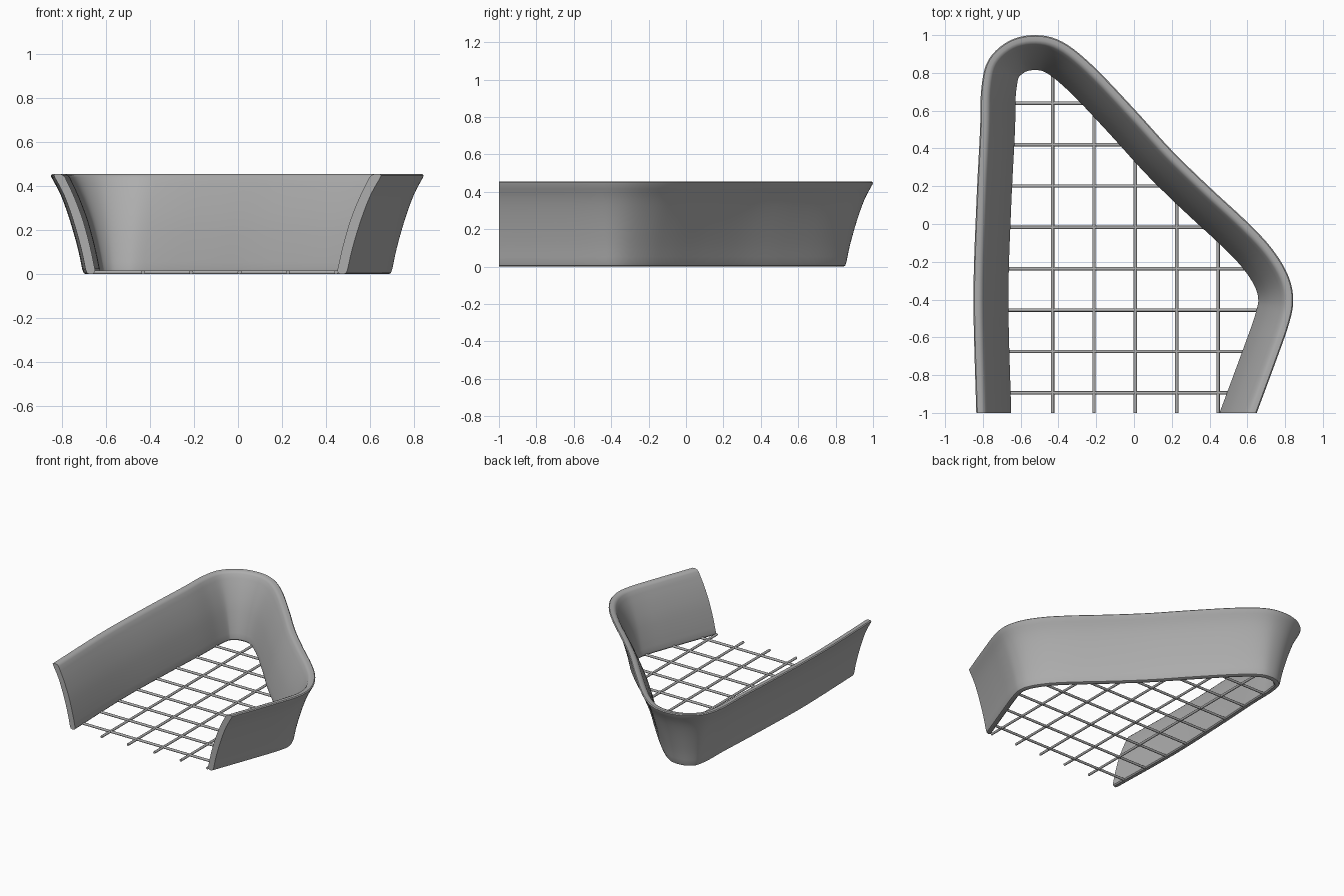
import bpy, bmesh, math
from mathutils import Vector

cube = bpy.data.objects.get("Cube")
if cube:
    bpy.data.objects.remove(cube, do_unlink=True)

grey = bpy.data.materials.new("mid grey")
grey.use_nodes = True
COLOUR = (0.42, 0.42, 0.42, 1)
grey.diffuse_color = COLOUR
grey.node_tree.nodes["Principled BSDF"].inputs["Base Color"].default_value = COLOUR

FRONT = -1.0


def spline(points, steps):
    """Smooth curve through the points."""
    pts = [Vector(p) for p in points]
    pts = [2 * pts[0] - pts[1]] + pts + [2 * pts[-1] - pts[-2]]
    out = []
    for a, b, c, d in zip(pts, pts[1:], pts[2:], pts[3:]):
        for i in range(steps):
            t = i / steps
            out.append(0.5 * (2 * b + (c - a) * t + (2 * a - 5 * b + 4 * c - d) * t**2
                              + (3 * b - a - 3 * c + d) * t**3))
    return out + [pts[-2]]


def make_object(name, bm):
    bmesh.ops.recalc_face_normals(bm, faces=bm.faces[:])
    mesh = bpy.data.meshes.new(name)
    bm.to_mesh(mesh)
    bm.free()
    mesh.materials.append(grey)
    obj = bpy.data.objects.new(name, mesh)
    bpy.context.collection.objects.link(obj)
    bpy.ops.object.select_all(action="DESELECT")
    obj.select_set(True)
    bpy.context.view_layer.objects.active = obj
    bpy.ops.object.shade_smooth_by_angle(angle=math.radians(40))
    return obj


# Outer rim line, from the left end round the tip to the right end
rim = spline([(-0.83, -1.2), (-0.835, -1), (-0.85, -0.4), (-0.835, 0.1), (-0.815, 0.5),
              (-0.808, 0.72), (-0.77, 0.87), (-0.66, 0.97), (-0.52, 1.0), (-0.38, 0.965),
              (-0.22, 0.84), (0, 0.61), (0.2, 0.39), (0.4, 0.195), (0.6, 0.01),
              (0.73, -0.13), (0.815, -0.27), (0.843, -0.4), (0.82, -0.53),
              (0.75, -0.73), (0.65, -1), (0.576, -1.2)], 5)

# Wall cross-section as (inset from rim line, height)
outer_side = spline([(0.143, 0.022), (0.122, 0.12), (0.085, 0.25), (0.045, 0.36), (0.003, 0.44)], 3)
inner_side = spline([(0.05, 0.44), (0.092, 0.35), (0.133, 0.24), (0.165, 0.12), (0.185, 0.025)], 3)
profile = ([(0.16, 0), (0.149, 0.006)] + outer_side + [(0, 0.449), (0.006, 0.455), (0.028, 0.455),
           (0.041, 0.45)] + inner_side + [(0.185, 0.01), (0.178, 0.002)])


def inset(i, amount):
    tangent = (rim[min(i + 1, len(rim) - 1)] - rim[max(i - 1, 0)]).normalized()
    return rim[i] + Vector((tangent.y, -tangent.x)) * amount


# Flared wall, cut flat at the open front
bm = bmesh.new()
rings = [[bm.verts.new((*inset(i, d), z)) for d, z in profile] for i in range(len(rim))]
for a, b in zip(rings, rings[1:]):
    for j in range(len(profile)):
        k = (j + 1) % len(profile)
        bm.faces.new((a[j], a[k], b[k], b[j]))
bmesh.ops.bisect_plane(bm, geom=bm.verts[:] + bm.edges[:] + bm.faces[:], dist=1e-5,
                       plane_co=(0, FRONT, 0), plane_no=(0, -1, 0), clear_outer=True)
bmesh.ops.holes_fill(bm, edges=[e for e in bm.edges if e.is_boundary], sides=0)
make_object("flared_wall", bm)

# Floor grid: rods reach into the foot of the wall
foot = [inset(i, 0.162) for i in range(len(rim))]
RADIUS = 0.009


def crossings(axis, value):
    """Where the foot line meets a grid line, measured along the other axis."""
    hits = []
    for p, q in zip(foot, foot[1:]):
        if (p[axis] - value) * (q[axis] - value) < 0:
            t = (value - p[axis]) / (q[axis] - p[axis])
            hits.append(p.lerp(q, t)[1 - axis])
    return sorted(hits)


def rod(name, start, end):
    start, end = Vector((*start, RADIUS)), Vector((*end, RADIUS))
    axis = end - start
    bm = bmesh.new()
    bmesh.ops.create_cone(bm, cap_ends=True, segments=12, radius1=RADIUS, radius2=RADIUS,
                          depth=axis.length)
    bm.transform(axis.to_track_quat("Z", "Y").to_matrix().to_4x4())
    bmesh.ops.translate(bm, verts=bm.verts[:], vec=(start + end) / 2)
    make_object(name, bm)


SPACING = 0.219
for n in range(8):
    y = -0.894 + n * SPACING
    hits = crossings(1, y)
    rod(f"cross_rod_{n + 1}", (hits[0], y), (hits[-1], y))
for n in range(5):
    x = -0.431 + n * SPACING
    rod(f"long_rod_{n + 1}", (x, FRONT), (x, crossings(0, x)[-1]))
